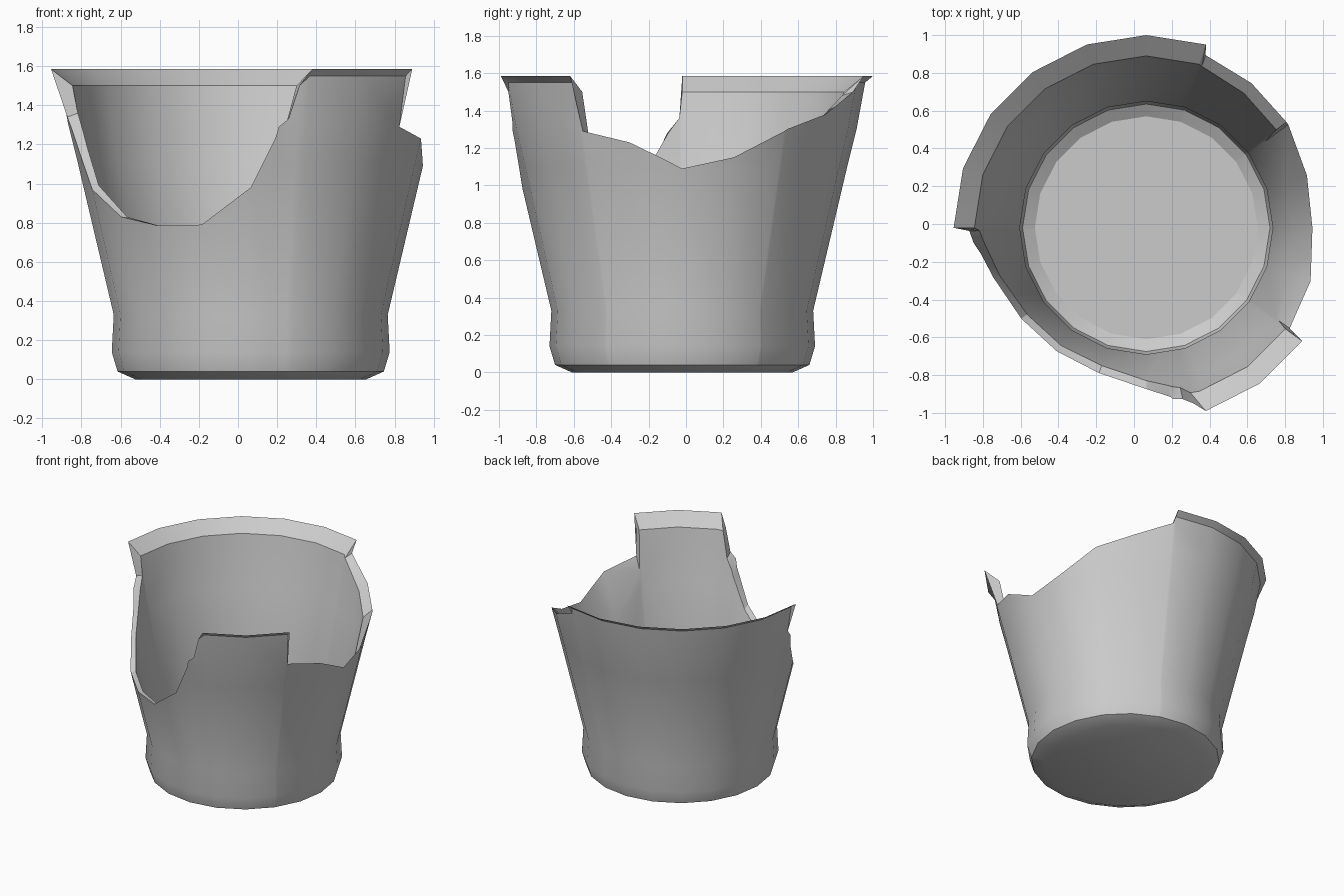
import bpy, bmesh, math

if "Cube" in bpy.data.objects:
    bpy.data.objects.remove(bpy.data.objects["Cube"])

CX, CY, SIDES = 0.065, -0.02, 20
STEP = 360 / SIDES

# Wall profiles as (height, radius), from base to rim
OUTER = [(0, .59), (.04, .68), (.14, .71), (.33, .70), (1.1, .882),
         (1.3, .932), (1.55, .978), (1.585, 1.02)]
INNER = [(.02, .59), (.06, .655), (.15, .68), (.33, .67), (1.1, .84), (1.5, .91), (1.585, 1.02)]

# Broken edge as (angle, outer height, inner height), clockwise from the left
RIM = 1.585
BREAK = [(a, RIM, RIM) for a in range(180, 71, -18)] + [
    (71, 1.5, 1.48), (54, 1.38, 1.33), (37, 1.30, 1.24), (36, 1.29, .82),
    (18, 1.15, .85), (0, 1.09, .78), (-9, 1.16, .8), (-18, 1.23, .85), (-35, 1.29, 1.2),
    (-36, RIM, RIM), (-54, RIM, RIM), (-72, RIM, RIM),
    (-75, 1.5, 1.5), (-78, 1.33, 1.3), (-81, 1.29, 1.22), (-82, 1.23, 1.18),
    (-90, .98, .96), (-108, .79, .77), (-126, .785, .78), (-144, .83, .83),
    (-162, .97, .99), (-171, 1.16, 1.18), (-175, 1.28, 1.28), (-179, 1.34, 1.36)]


def radius_at(profile, z):
    for (z0, r0), (z1, r1) in zip(profile, profile[1:]):
        if z <= z1:
            return r0 + (r1 - r0) * (z - z0) / (z1 - z0)
    return profile[-1][1]


def column(bm, profile, angle, top):
    """Vertices up one side of the wall, stopping at the broken edge."""
    off = angle % STEP - STEP / 2
    flat = math.cos(math.radians(STEP / 2)) / math.cos(math.radians(off))
    a = math.radians(angle)
    verts = []
    for z, _ in profile:
        h = min(z, top)
        r = radius_at(profile, h) * flat
        verts.append(bm.verts.new((CX + r * math.cos(a), CY + r * math.sin(a), h)))
    return verts


bm = bmesh.new()
outer = [column(bm, OUTER, a, o) for a, o, i in BREAK]
inner = [column(bm, INNER, a, i) for a, o, i in BREAK]
n = len(BREAK)

# Both wall skins, and the broken edge joining them
for k in range(n):
    m = (k + 1) % n
    for cols in (outer, inner):
        for j in range(len(cols[0]) - 1):
            bm.faces.new((cols[k][j], cols[m][j], cols[m][j + 1], cols[k][j + 1]))
    bm.faces.new((outer[k][-1], outer[m][-1], inner[m][-1], inner[k][-1]))

# Underside and inside floor
bm.faces.new([c[0] for c in outer])
bm.faces.new([c[0] for c in inner])

bmesh.ops.remove_doubles(bm, verts=bm.verts, dist=0.0005)
bmesh.ops.recalc_face_normals(bm, faces=bm.faces)
mesh = bpy.data.meshes.new("broken_pot")
bm.to_mesh(mesh)
bm.free()

pot = bpy.data.objects.new("broken_pot", mesh)
bpy.context.collection.objects.link(pot)
bpy.context.view_layer.objects.active = pot
pot.select_set(True)
bpy.ops.object.shade_smooth_by_angle(angle=math.radians(30))
